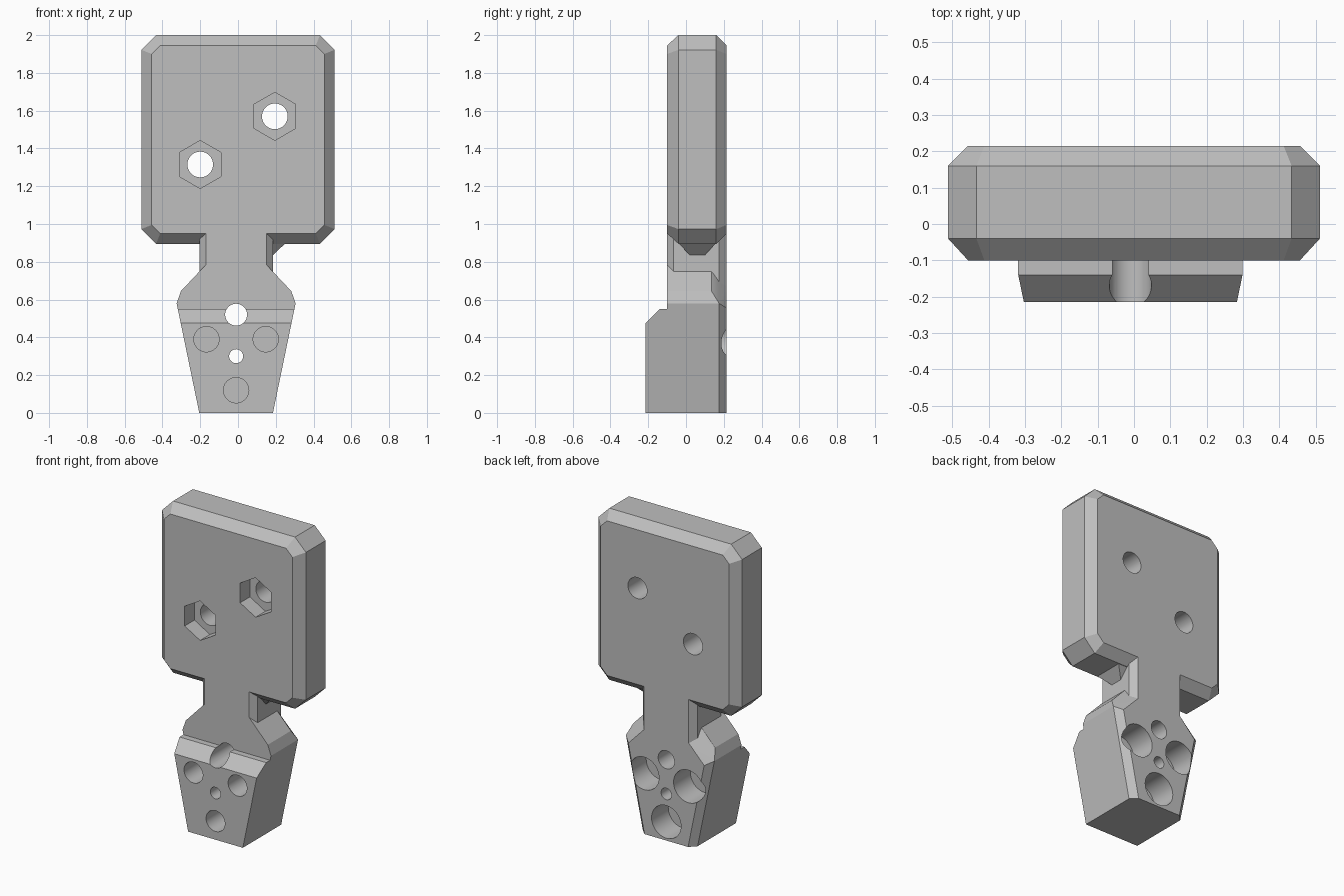
import bpy
import bmesh
from math import pi, radians
from mathutils import Matrix

cube = bpy.data.objects.get("Cube")
if cube:
    bpy.data.objects.remove(cube, do_unlink=True)

grey = bpy.data.materials.new("plain grey")
grey.use_nodes = True
colour = (0.52, 0.52, 0.52, 1)
grey.diffuse_color = colour
grey.node_tree.nodes["Principled BSDF"].inputs["Base Color"].default_value = colour

MID = -0.01           # centre line of neck and foot
FRONT, BACK = -0.1, 0.215


def add_object(name, bm):
    bmesh.ops.recalc_face_normals(bm, faces=bm.faces[:])
    mesh = bpy.data.meshes.new(name)
    bm.to_mesh(mesh)
    bm.free()
    obj = bpy.data.objects.new(name, mesh)
    bpy.context.collection.objects.link(obj)
    mesh.materials.append(grey)
    return obj


def hull(name, points):
    """Convex solid through the points, with flat regions merged."""
    bm = bmesh.new()
    for p in points:
        bm.verts.new(p)
    res = bmesh.ops.convex_hull(bm, input=bm.verts[:])
    loose = {v for v in res["geom_interior"] + res["geom_unused"]
             if isinstance(v, bmesh.types.BMVert)}
    bmesh.ops.delete(bm, geom=list(loose), context="VERTS")
    bmesh.ops.dissolve_limit(bm, angle_limit=radians(0.5),
                             verts=bm.verts[:], edges=bm.edges[:])
    return add_object(name, bm)


def mirrored(points, mid=MID):
    """Points given as half-width, y, z, repeated on both sides."""
    return [(mid + s * x, y, z) for s in (-1, 1) for x, y, z in points]


def bore(x, z, radius, y0, y1, sides=48):
    """Cylinder along y, used for drilling."""
    bm = bmesh.new()
    bmesh.ops.create_cone(bm, cap_ends=True, segments=sides, radius1=radius,
                          radius2=radius, depth=y1 - y0)
    bmesh.ops.transform(bm, matrix=Matrix.Translation((x, (y0 + y1) / 2, z))
                        @ Matrix.Rotation(pi / 2, 4, "X"), verts=bm.verts[:])
    return add_object("drill", bm)


def combine(target, other, operation):
    mod = target.modifiers.new("combine", "BOOLEAN")
    mod.operation = operation
    mod.solver = "EXACT"
    mod.object = other
    bpy.context.view_layer.objects.active = target
    bpy.ops.object.modifier_apply(modifier=mod.name)
    bpy.data.objects.remove(other, do_unlink=True)


# Bevelled rectangular head with clipped corners
def clipped(w, low, high, cut, y):
    return [(w, y, low + cut), (w, y, high - cut),
            (w - cut, y, low), (w - cut, y, high)]


head = []
for y, inset, cut in ((FRONT, 0.055, 0.045), (-0.04, 0, 0.078),
                      (0.16, 0, 0.078), (BACK, 0.055, 0.045)):
    head += clipped(0.512 - inset, 0.895 + inset, 2 - inset, cut, y)
body = hull("tool_holder", mirrored(head, 0))

# Tapered foot with shoulders and chamfered back edges
outline = [(0.195, 0), (0.315, 0.58), (0.292, 0.645), (0.16, 0.785)]
foot = [(x, -0.215, z) for x, z in outline]
foot += [(x, y, z) for (x, z), y in zip(outline, (0.175, 0.175, 0.135, 0.135))]
foot += [(0.155, BACK, 0), (0.27, BACK, 0.555), (0.16, BACK, 0.67)]
foot = hull("foot", mirrored(foot))

# Step and sloped lip across the front of the foot
step = [(FRONT, 0.55), (-0.14, 0.55), (-0.315, 0.375), (-0.315, 1), (FRONT, 1)]
bm = bmesh.new()
face = bm.faces.new([bm.verts.new((-0.6, y, z)) for y, z in step])
side = bmesh.ops.extrude_face_region(bm, geom=[face])
bmesh.ops.translate(bm, vec=(1.2, 0, 0), verts=[
    v for v in side["geom"] if isinstance(v, bmesh.types.BMVert)])
combine(foot, add_object("step_cutter", bm), "DIFFERENCE")

# Neck with chamfered edges
neck = [(x, y, z) for z in (0.6, 1.0) for x, y in
        ((0.16, FRONT), (0.195, -0.065), (0.195, 0.175), (0.16, BACK))]
neck = hull("neck", mirrored(neck))

# Small gusset between neck and head, on the left side only
gusset = hull("gusset", [(x, y, z) for x, z, ys in (
    (0.25, 0.897, (-0.038, 0.158)), (0.185, 0.835, (0.02, 0.1)),
    (0.12, 0.835, (0.02, 0.1)), (0.12, 0.897, (-0.038, 0.158)),
    (0.25, 0.92, (-0.038, 0.158)), (0.12, 0.92, (-0.038, 0.158))) for y in ys])

for part in (neck, foot, gusset):
    combine(body, part, "UNION")

# Bolt holes with hexagonal nut pockets in the head
for x, z in ((0.195, 1.57), (-0.2, 1.315)):
    combine(body, bore(x, z, 0.068, -0.5, 0.5), "DIFFERENCE")
    combine(body, bore(x, z, 0.127, -0.5, 0.0, 6), "DIFFERENCE")

# Through holes on the centre line of the foot
for z, radius in ((0.52, 0.058), (0.3, 0.037)):
    combine(body, bore(MID, z, radius, -0.5, 0.5), "DIFFERENCE")

# Blind pockets, narrow from the front and wide from the back
for x, z in ((-0.167, 0.39), (0.147, 0.39), (MID, 0.12)):
    combine(body, bore(x, z, 0.067, -0.5, 0.0), "DIFFERENCE")
    combine(body, bore(x, z, 0.105, 0.045, 0.5), "DIFFERENCE")

# Smooth bores, sharp edges elsewhere
bpy.ops.object.select_all(action="DESELECT")
body.select_set(True)
bpy.context.view_layer.objects.active = body
bpy.ops.object.shade_smooth_by_angle(angle=radians(20))
